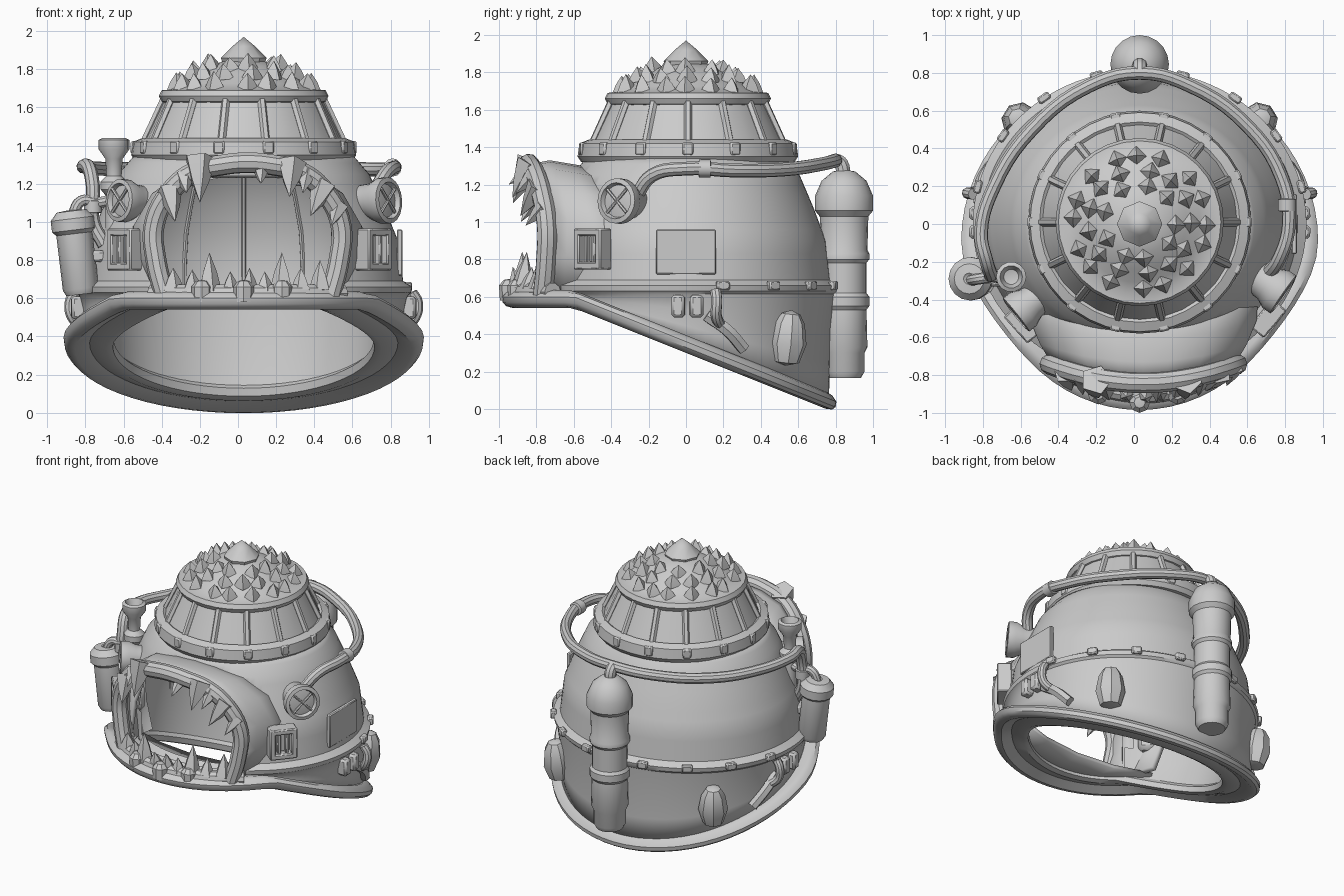
import bpy, bmesh, math, random
from math import cos, sin, pi, radians
from mathutils import Vector, Matrix

if "Cube" in bpy.data.objects:
    bpy.data.objects.remove(bpy.data.objects["Cube"])

random.seed(4)
CX = 0.03


def make(name, verts, faces, solid=0.0):
    me = bpy.data.meshes.new(name)
    me.from_pydata([tuple(v) for v in verts], [], faces)
    bm = bmesh.new()
    bm.from_mesh(me)
    bmesh.ops.remove_doubles(bm, verts=bm.verts, dist=0.0005)
    bmesh.ops.recalc_face_normals(bm, faces=bm.faces)
    bm.to_mesh(me)
    bm.free()
    ob = bpy.data.objects.new(name, me)
    bpy.context.collection.objects.link(ob)
    if solid:
        m = ob.modifiers.new("thickness", 'SOLIDIFY')
        m.thickness, m.offset = solid, -1
    return ob


def skin(name, rows, close_u=True, close_v=False, solid=0.0, keep=None):
    """Joins rows of points with quads; keep() can leave out faces."""
    n, m = len(rows[0]), len(rows)
    verts = [Vector(p) for r in rows for p in r]
    faces = []
    for j in range(m if close_v else m - 1):
        for i in range(n if close_u else n - 1):
            f = (j * n + i, j * n + (i + 1) % n,
                 (j + 1) % m * n + (i + 1) % n, (j + 1) % m * n + i)
            if keep is None or keep(sum((verts[k] for k in f), Vector()) / 4):
                faces.append(f)
    return make(name, verts, faces, solid)


def lathe(name, profile, loc=(0, 0, 0), axis=(0, 0, 1), segs=24):
    q = Vector(axis).to_track_quat('Z', 'Y')
    return skin(name, [[q @ Vector((r * cos(2 * pi * i / segs), r * sin(2 * pi * i / segs), h)) + Vector(loc)
                        for i in range(segs)] for r, h in profile])


def cone(name, base, tip, r, sides=6):
    d = Vector(tip) - Vector(base)
    return lathe(name, [(0, 0), (r, 0), (r * .6, d.length * .5), (0, d.length)], base, d, sides)


def tube(name, pts, r, res=3, smooth=True):
    cu = bpy.data.curves.new(name, 'CURVE')
    cu.dimensions, cu.bevel_depth, cu.bevel_resolution = '3D', r, res
    cu.use_fill_caps, cu.resolution_u = True, 5
    sp = cu.splines.new('BEZIER' if smooth else 'POLY')
    if smooth:
        sp.bezier_points.add(len(pts) - 1)
        for b, p in zip(sp.bezier_points, pts):
            b.co = p
            b.handle_left_type = b.handle_right_type = 'AUTO'
    else:
        sp.points.add(len(pts) - 1)
        for b, p in zip(sp.points, pts):
            b.co = (*p, 1)
    ob = bpy.data.objects.new(name, cu)
    bpy.context.collection.objects.link(ob)
    return ob


def box(name, loc, size, face=0.0, off=(0, 0, 0)):
    """Box whose local x points along the angle 'face'."""
    rot = Matrix.Rotation(face, 3, 'Z')
    vs = [rot @ Vector([s * d / 2 + o for s, d, o in zip((a, b, c), size, off)]) + Vector(loc)
          for a in (-1, 1) for b in (-1, 1) for c in (-1, 1)]
    ob = make(name, vs, [(0, 1, 3, 2), (4, 6, 7, 5), (0, 4, 5, 1), (2, 3, 7, 6), (0, 2, 6, 4), (1, 5, 7, 3)])
    b = ob.modifiers.new("bevel", 'BEVEL')
    b.width, b.segments = min(size) * .2, 1
    return ob


# ---- Helmet shell: slanted lower edge, ledge, dome, mouth opening
WALL = [(0, .79), (.6, .81), (.63, .84), (.66, .845), (.69, .80), (.9, .775), (1.08, .705), (1.25, .63), (1.36, .54)]


def rim_z(y):
    return .57 if y < -.6 else .57 - .4 * (y + .6)


def radius(z):
    for (z0, r0), (z1, r1) in zip(WALL, WALL[1:]):
        if z <= z1:
            return r0 + (r1 - r0) * (z - z0) / (z1 - z0)
    return WALL[-1][1]


def wall(a, z, off=0.0):
    r = radius(z)
    return Vector((CX + (r * 1.045 + off) * cos(a), (r * .965 + off) * sin(a), z))


def rim_pt(s, a, dz=0.0):
    """Point on the rim outline scaled by s; the front half is pinched."""
    u = min(1, max(0, -sin(a)) / .75)
    y = -.09 + .89 * s * sin(a)
    return Vector((CX + .94 * s * cos(a) * (1 - .12 * u * u * (3 - 2 * u)), y, rim_z(y) + dz))


def around(n):
    return [2 * pi * i / n for i in range(n)]


def not_mouth(c):
    x = abs(c.x - .05)
    return not (c.y < -.3 and .63 < c.z < 1.25 - .5 * x * x and x < .46)


rows = []
for k in range(4):
    row = []
    for a in around(96):
        zb = rim_z(.78 * sin(a)) + .03
        row.append(wall(a, zb + (.615 - zb) * k / 3))
    rows.append(row)
for z in (.63, .66, .69, .76, .83, .9, .96, 1.02, 1.08, 1.14, 1.2, 1.25, 1.31, 1.36):
    rows.append([wall(a, z) for a in around(96)])
skin("helmet_shell", rows, solid=.03, keep=not_mouth)

# ---- Inner lining with vertical seams, and the floor behind the lower jaw
rows = [[rim_pt(.75, a, .02) for a in around(72)]]
for z, r in ((.64, .71), (.8, .71), (.95, .69), (1.1, .63), (1.25, .56), (1.33, .48)):
    rows.append([Vector((CX + r * 1.03 * cos(a), r * .97 * sin(a), z)) for a in around(72)])
skin("inner_lining", rows, keep=not_mouth)
for d in range(15, 180, 25):
    a = radians(d)
    tube("lining_seam", [(CX + r * 1.03 * cos(a), r * .97 * sin(a), z)
                         for z, r in ((.45, .72), (.8, .71), (.95, .69), (1.1, .63), (1.25, .56))], .012, 1, False)
skin("jaw_floor", [[(CX + w * t, y + .12 * t * t, .6) for t in (-1, -.5, 0, .5, 1)]
                   for y, w in ((-.86, .45), (-.7, .52), (-.55, .58))], close_u=False, solid=.03)

# ---- Wide tilted rim
SEC = [(1, 0), (1.005, .03), (.98, .055), (.94, .065), (.87, .05), (.76, .05), (.725, .02), (.73, -.02), (.77, -.03),
       (.86, 0), (.94, -.03), (.98, -.02)]
skin("bottom_rim", [[rim_pt(s, a, dz) for a in around(64)] for s, dz in SEC], close_v=True)

# ---- Snout and mouth frame
HALF = [(.43, .6), (.48, .8), (.49, .98), (.41, 1.15), (.28, 1.26), (.12, 1.3)]
ARCH = [(-x, z) for x, z in HALF] + [(0, 1.31)] + HALF[::-1]


def front_y(x):
    return -.83 + .1 * (x / .5) ** 2


skin("snout", [[(.05 + x * s, front_y(x) + d, z + e) for x, z in ARCH]
               for s, d, e in ((1, 0, 0), (1.12, .1, .02), (1.22, .22, 0), (1.25, .4, -.03))],
     close_u=False, solid=.04)
tube("mouth_frame", [(.05 + x, front_y(x) - .01, z) for x, z in ARCH], .055)
tube("lower_lip", [(.05 + x, -.9 + .75 * x * x, .625) for x in (-.5, -.3, -.1, .1, .3, .5)], .05)

# ---- Teeth
for x, zb, tx, zt, r in ((-.2, 1.33, -.2, 1.1, .085), (.28, 1.31, .27, 1.13, .08), (-.36, 1.17, -.33, 1.0, .07),
                         (.45, 1.19, .38, 1.03, .07), (.53, 1.08, .49, .98, .05), (-.28, 1.24, -.27, 1.15, .05),
                         (.12, 1.27, .12, 1.2, .04), (.36, 1.25, .34, 1.15, .05)):
    y = front_y(x - .05) - .02
    cone("upper_tooth", (x, y, zb), (tx, y - .1, zt), r, 5)
for x, h, r in ((-.34, .1, .06), (-.24, .09, .055), (-.15, .18, .065), (-.04, .08, .05), (.06, .1, .05), (.14, .08, .05),
                (.23, .18, .065), (.33, .1, .055), (.43, .14, .06)):
    y = -.9 + .75 * (x - .05) ** 2
    cone("lower_tooth", (x, y, .64), (x, y + random.uniform(-.03, .03), .66 + h), r, 5)
for x, y in ((-.19, -.9), (.03, -.945), (.23, -.9)):
    lathe("jaw_stud", [(0, -.06), (.05, -.06), (.055, .02), (.03, .05), (0, .055)], (x, y, .64), segs=8)

# ---- Stepped crown with ribs and collar studs
lathe("collar", [(.5, 1.32), (.57, 1.32), (.59, 1.35), (.58, 1.42), (.53, 1.44), (.5, 1.42)], (CX, .01, 0), segs=40)
lathe("crown_cone", [(.525, 1.41), (.41, 1.65)], (CX, .01, 0), segs=28)
o = Vector((CX, .01, 0))
for a in around(14):
    d = Vector((cos(a), sin(a), 0))
    tube("crown_rib", [o + d * .522 + Vector((0, 0, 1.42)), o + d * .415 + Vector((0, 0, 1.65))], .022, 1, False)
    box("collar_stud", o + d * .57 + Vector((0, 0, 1.39)), (.045, .06, .07), a)
lathe("crown_cap", [(.4, 1.62), (.43, 1.63), (.445, 1.66), (.43, 1.69), (.38, 1.695), (.32, 1.725), (.25, 1.775),
                    (.17, 1.82), (.1, 1.845), (0, 1.85)], o, segs=32)
for r, z, n, h in ((.345, 1.695, 16, .085), (.265, 1.75, 13, .085), (.185, 1.795, 9, .08)):
    for i in range(n):
        a = 2 * pi * (i + random.uniform(-.2, .2)) / n
        b = Vector((CX + r * cos(a), .01 + r * sin(a), z))
        cone("crown_spike", b, b + Vector((.01 * cos(a), .01 * sin(a), h * random.uniform(.85, 1.15))), .06, 4)
lathe("top_point", [(.1, 1.8), (.12, 1.86), (.06, 1.92), (0, 1.97)], (CX, 0, 0), segs=8)

# ---- Headlamps with crossed guards
for x, y, k, d in ((.75, -.345, .97, (.82, -.57, .06)), (-.585, -.45, .9, (-.78, -.62, .06))):
    lathe("headlamp", [(r * k, h) for r, h in ((0, -.16), (.09, -.16), (.1, -.05), (.125, 0), (.125, .05), (.1, .055),
                                              (.09, .03), (0, .045))], (x, y, 1.11), d, 20)
    n = Vector(d).normalized()
    side = n.cross(Vector((0, 0, 1))).normalized()
    for s in (-1, 1):
        v = (side * s + Vector((0, 0, 1))) * .062
        c = Vector((x, y, 1.11)) + n * .045
        tube("lamp_guard", [c - v, c + v], .009, 1, False)

# ---- Slatted vents beside the mouth
for x, y, f in ((.71, -.5, radians(-40)), (-.59, -.53, radians(-138))):
    loc = (x, y, .855)
    box("vent_back", loc, (.16, .13, .18), f, (-.08, 0, 0))
    for s in (-1, 1):
        box("vent_side", loc, (.1, .04, .22), f, (0, s * .075, 0))
        box("vent_end", loc, (.1, .18, .04), f, (0, 0, s * .09))
    for k in (-.027, .027):
        box("vent_slat", loc, (.06, .022, .16), f, (0, k, 0))

# ---- Back tank and long hose
lathe("back_tank", [(0, .165), (.09, .165), (.11, .2), (.11, .3), (.125, .33), (.12, .53), (.135, .55), (.135, .6),
                    (.12, .62), (.12, .78), (.135, .8), (.135, .83), (.125, .85), (.13, 1.03), (.155, 1.06),
                    (.155, 1.14), (.12, 1.22), (.06, 1.27), (0, 1.28)], (CX, .845, 0), segs=20)
tube("hose", [(.7, -.27, 1.13), (.77, -.18, 1.25), (.82, 0, 1.285), (.78, .25, 1.275), (.6, .52, 1.28), (.3, .73, 1.31),
              (.03, .8, 1.33), (-.24, .73, 1.31), (-.54, .5, 1.28), (-.74, .2, 1.28), (-.81, -.05, 1.29),
              (-.78, -.2, 1.28), (-.76, -.26, 1.18), (-.76, -.27, 1.0), (-.7, -.28, .88)], .037)
for p, d in (((.81, .1, 1.285), (0, 1, 0)), ((-.76, -.27, 1.08), (0, 0, 1))):
    lathe("hose_clamp", [(.03, -.035), (.048, -.03), (.048, .03), (.03, .035)], p, d, 12)
tube("hose_drop", [(.03, .8, 1.33), (.03, .83, 1.31), (.03, .84, 1.24)], .04)

# ---- Side canister and flared stack
lathe("side_canister", [(0, 0), (.08, 0), (.095, .03), (.095, .32), (.115, .34), (.115, .4), (.08, .44), (.03, .445), (0, .42)],
      (-.82, -.29, .62), (-.12, 0, 1), 16)
lathe("stack", [(0, .95), (.045, .95), (.045, 1.14), (.07, 1.17), (.07, 1.21), (.04, 1.24), (.045, 1.33), (.08, 1.38),
                (.08, 1.43), (.06, 1.44), (.04, 1.39), (0, 1.38)], (-.65, -.28, 0), segs=14)
tube("canister_pipe", [(-.87, -.3, 1.02), (-.82, -.29, 1.11), (-.74, -.28, 1.1), (-.65, -.28, 1.12)], .03)
box("canister_bracket", (-.76, -.28, .82), (.16, .1, .06))

# ---- Side plate, ledge bolts, hooks and lower armour on both sides
box("side_plate", wall(0, .84), (.03, .32, .24))
for s in (1, -1):
    def ang(d):
        return radians(d) if s > 0 else pi - radians(d)

    for d in (14, 35, 55, 75):
        box("ledge_bolt", wall(ang(d), .66), (.04, .07, .05), ang(d))
    for d in (-3, 4):
        box("lower_block", wall(ang(d), .55, .02), (.08, .07, .12), ang(d))
    tube("hook", [wall(ang(11), .63, .02), wall(ang(11), .58, .08), wall(ang(11), .5, .07), wall(ang(14), .44, .01)], .03)
    tube("strap", [wall(ang(8), .5, .01), wall(ang(16), .42, .03), wall(ang(23), .32, .02)], .035, 1)
    lathe("rear_lug", [(0, -.15), (.07, -.13), (.1, -.03), (.08, .08), (.05, .13), (0, .15)], wall(ang(43), .38, .03),
          (cos(ang(43)) * .1, .1, 1), 8)

# ---- Curves to meshes, then smooth shading with sharp edges kept
bpy.ops.object.select_all(action='DESELECT')
curves = [c for c in bpy.data.objects if c.type == 'CURVE']
for c in curves:
    c.select_set(True)
bpy.context.view_layer.objects.active = curves[0]
bpy.ops.object.convert(target='MESH')
bpy.ops.object.select_all(action='SELECT')
bpy.ops.object.shade_smooth_by_angle(angle=radians(35))
